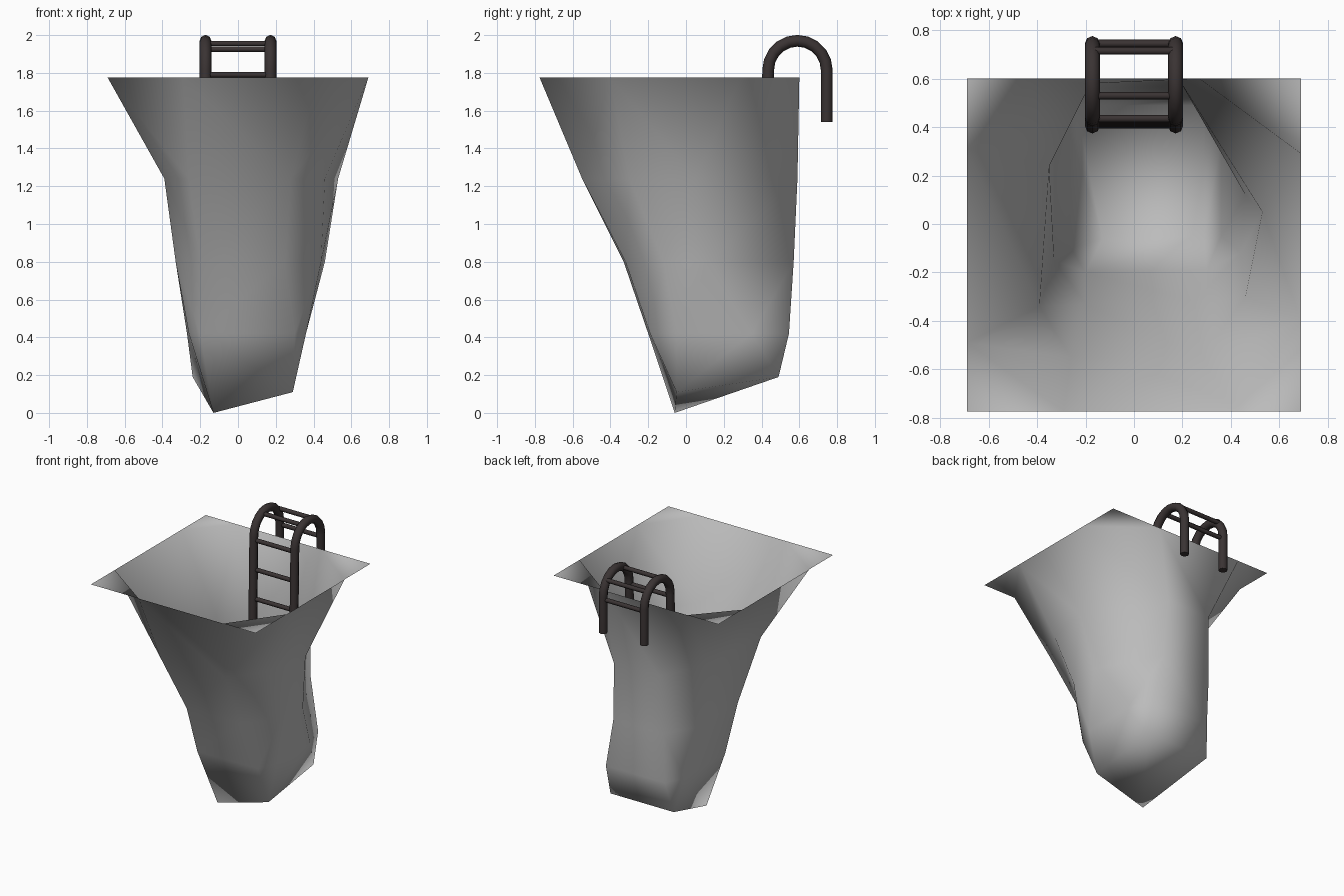
import bpy, bmesh, math

if "Cube" in bpy.data.objects:
    bpy.data.objects.remove(bpy.data.objects["Cube"])


def material(name, color):
    m = bpy.data.materials.new(name)
    m.diffuse_color = (*color, 1)
    m.use_nodes = True
    m.node_tree.nodes["Principled BSDF"].inputs["Base Color"].default_value = m.diffuse_color
    return m


grey = material("stone grey", (0.5, 0.5, 0.5))
dark = material("dark iron", (0.042, 0.033, 0.033))

# Pit: square rim with flat corner tips, lofted down through eight-sided rings
TOP = 1.775
X, Y0, Y1 = 0.69, -0.775, 0.60
corners = [(X, Y0), (X, Y1), (-X, Y1), (-X, Y0)]
rings = [
    (1.775, [(-.29, Y0), (.42, Y0), (X, -.40), (X, .29),
             (.27, Y1), (-.43, Y1), (-X, .31), (-X, -.49)]),
    (1.24, [(-.26, -.55), (.28, -.55), (.46, -.30), (.53, .05),
            (.19, .59), (-.18, .58), (-.35, .24), (-.39, -.34)]),
    (0.80, [(-.20, -.33), (.25, -.32), (.44, -.12), (.46, .12),
            (.21, .57), (-.20, .56), (-.33, .35), (-.33, -.15)]),
    (0.42, [(-.20, -.20), (.30, -.19), (.36, -.05), (.36, .35),
            (.29, .545), (-.20, .54), (-.27, .40), (-.26, -.10)]),
]
floor = [(-.13, -.06, 0), (.29, -.05, .11), (.29, .49, .19), (-.24, .49, .19)]

bm = bmesh.new()
cor = [bm.verts.new((x, y, TOP)) for x, y in corners]
low = [[bm.verts.new((x, y, z)) for x, y in pts] for z, pts in rings]
base = [bm.verts.new(p) for p in floor]

for i in range(8):
    j = (i + 1) % 8
    if i % 2:                           # flat pointed tip at a rim corner
        bm.faces.new((low[0][i], cor[i // 2], low[0][j]))
    for a, b in zip(low, low[1:]):
        bm.faces.new((a[i], a[j], b[j], b[i]))
    # last ring narrows to the four floor corners
    p, q = base[((i + 1) // 2) % 4], base[((j + 1) // 2) % 4]
    last = low[-1]
    bm.faces.new((last[i], last[j], p) if p is q else (last[i], last[j], q, p))
bm.faces.new(base)
bmesh.ops.triangulate(bm, faces=bm.faces[:])
bmesh.ops.recalc_face_normals(bm, faces=bm.faces[:])
for f in bm.faces:
    f.smooth = True
me = bpy.data.meshes.new("pit_wall")
bm.to_mesh(me)
bm.free()
me.materials.append(grey)
bpy.context.collection.objects.link(bpy.data.objects.new("pit_wall", me))


# Ladder: two hooked rails and round rungs
def tube(name, pts, radius, sides):
    cu = bpy.data.curves.new(name, 'CURVE')
    cu.dimensions = '3D'
    cu.bevel_depth = radius
    cu.bevel_resolution = sides
    cu.use_fill_caps = True
    s = cu.splines.new('POLY')
    s.points.add(len(pts) - 1)
    for p, co in zip(s.points, pts):
        p.co = (*co, 1)
    s.use_smooth = True
    cu.materials.append(dark)
    ob = bpy.data.objects.new(name, cu)
    bpy.context.collection.objects.link(ob)


YC, R, ZC, HALF = 0.59, 0.155, 1.815, 0.172
arc = [(YC - R * math.cos(math.pi * k / 10), ZC + R * math.sin(math.pi * k / 10)) for k in range(11)]
path = [(YC - R - 0.03, 0.22)] + arc + [(YC + R, 1.54)]
for side, sx in (("left", -HALF), ("right", HALF)):
    tube("ladder_rail_" + side, [(sx, y, z) for y, z in path], 0.031, 2)

rungs = [(YC - R - 0.004 * k, 1.79 - 0.22 * k) for k in range(7)]
rungs += [(0.53, 1.955), (0.715, 1.925), (YC + R, 1.79)]
for n, (y, z) in enumerate(rungs):
    tube("ladder_rung_%d" % (n + 1), [(-HALF, y, z), (HALF, y, z)], 0.016, 1)
